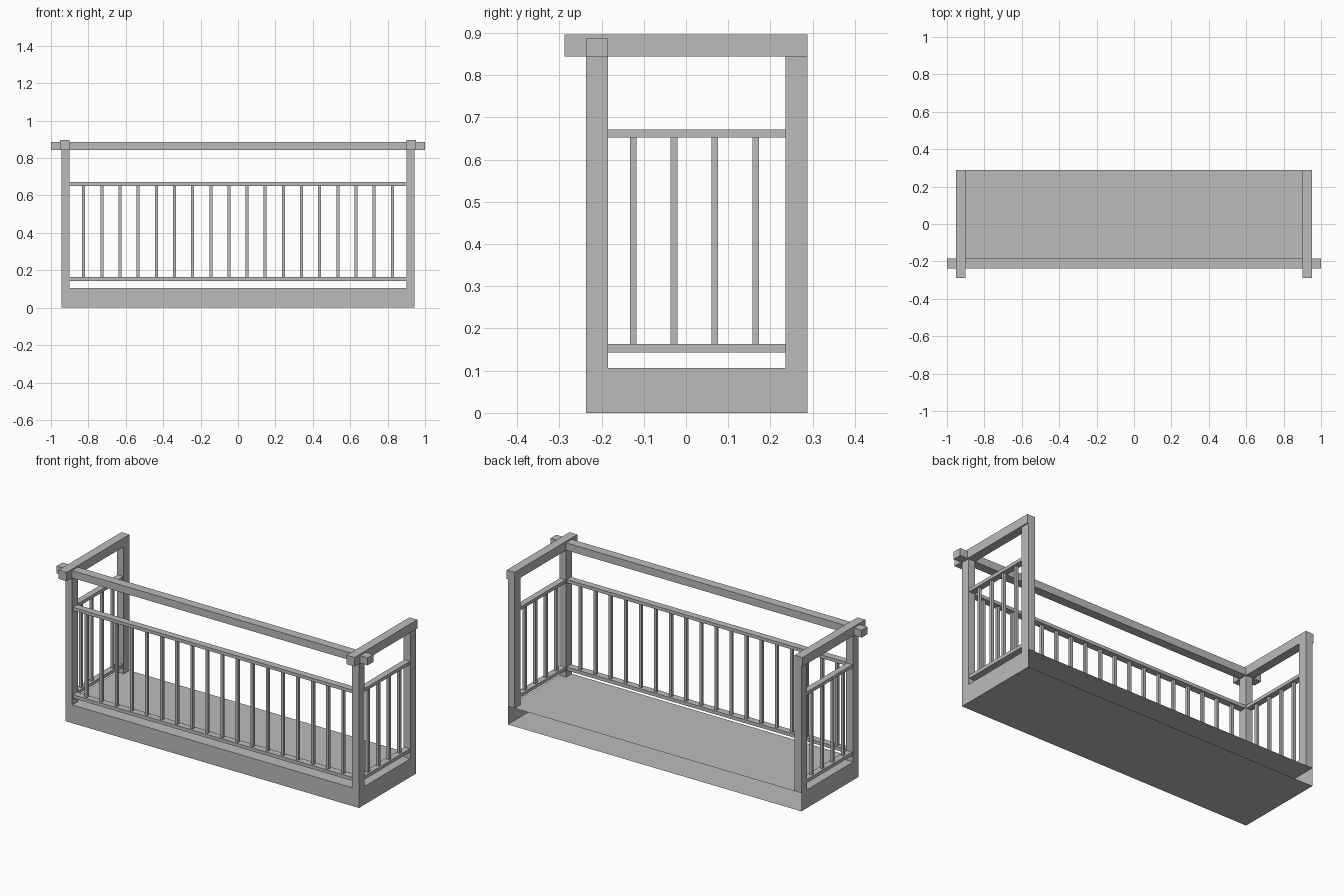
import bpy, bmesh

cube = bpy.data.objects.get("Cube")
if cube:
    bpy.data.objects.remove(cube, do_unlink=True)

grey = bpy.data.materials.new("painted_grey")
grey.use_nodes = True
grey.diffuse_color = (0.5, 0.5, 0.5, 1)
grey.node_tree.nodes["Principled BSDF"].inputs["Base Color"].default_value = (0.5, 0.5, 0.5, 1)


def box(name, x, y, z, open_back=False):
    """Box from (min, max) ranges on each axis."""
    bm = bmesh.new()
    bmesh.ops.create_cube(bm, size=1)
    for v in bm.verts:
        v.co = [r[0] if c < 0 else r[1] for c, r in zip(v.co, (x, y, z))]
    if open_back:
        back = [f for f in bm.faces if f.normal.y > 0.9]
        bmesh.ops.delete(bm, geom=back, context='FACES_ONLY')
    mesh = bpy.data.meshes.new(name)
    bm.to_mesh(mesh)
    bm.free()
    mesh.materials.append(grey)
    obj = bpy.data.objects.new(name, mesh)
    bpy.context.collection.objects.link(obj)
    return obj


def around(centre, width):
    return (centre - width / 2, centre + width / 2)


# Main dimensions
INNER, OUTER = 0.9, 0.944
FRONT, BACK = -0.237, 0.288
POST = 0.052
FLOOR, HAND_LOW = 0.106, 0.844
LOW_RAIL, HIGH_RAIL = (0.143, 0.163), (0.652, 0.671)
BAR_Z = (LOW_RAIL[1], HIGH_RAIL[0])
BAR = 0.016
front_y = FRONT + POST / 2
side_x = (INNER + OUTER) / 2

# Hollow floor slab, open along the wall side
box("floor_slab", (-OUTER, OUTER), (FRONT, BACK), (0, FLOOR), open_back=True)

# Front handrail and railing
box("front_handrail", (-1, 1), (FRONT, FRONT + POST), (HAND_LOW, 0.887))
for name, z in (("front_lower_rail", LOW_RAIL), ("front_upper_rail", HIGH_RAIL)):
    box(name, (-INNER, INNER), around(front_y, 0.04), z)
for i in range(18):
    box("front_baluster", around((i - 8.5) * 0.0971, BAR), around(front_y, BAR), BAR_Z)

# Side frames, mirrored left and right
for side, s in (("left", 1), ("right", -1)):
    def span(a, b):
        return tuple(sorted((s * a, s * b)))

    post_x = span(INNER, OUTER)
    box(side + "_front_post", post_x, (FRONT, FRONT + POST), (FLOOR, HAND_LOW))
    box(side + "_back_post", post_x, (BACK - POST, BACK), (FLOOR, HAND_LOW))
    box(side + "_handrail", span(INNER, 0.951), (-BACK, BACK), (HAND_LOW, 0.896))
    for name, z in (("_lower_rail", LOW_RAIL), ("_upper_rail", HIGH_RAIL)):
        box(side + name, around(s * side_x, 0.036), (FRONT + POST, BACK - POST), z)
    for i in range(4):
        box(side + "_baluster", around(s * side_x, BAR), around(-0.125 + i * 0.0967, BAR), BAR_Z)
